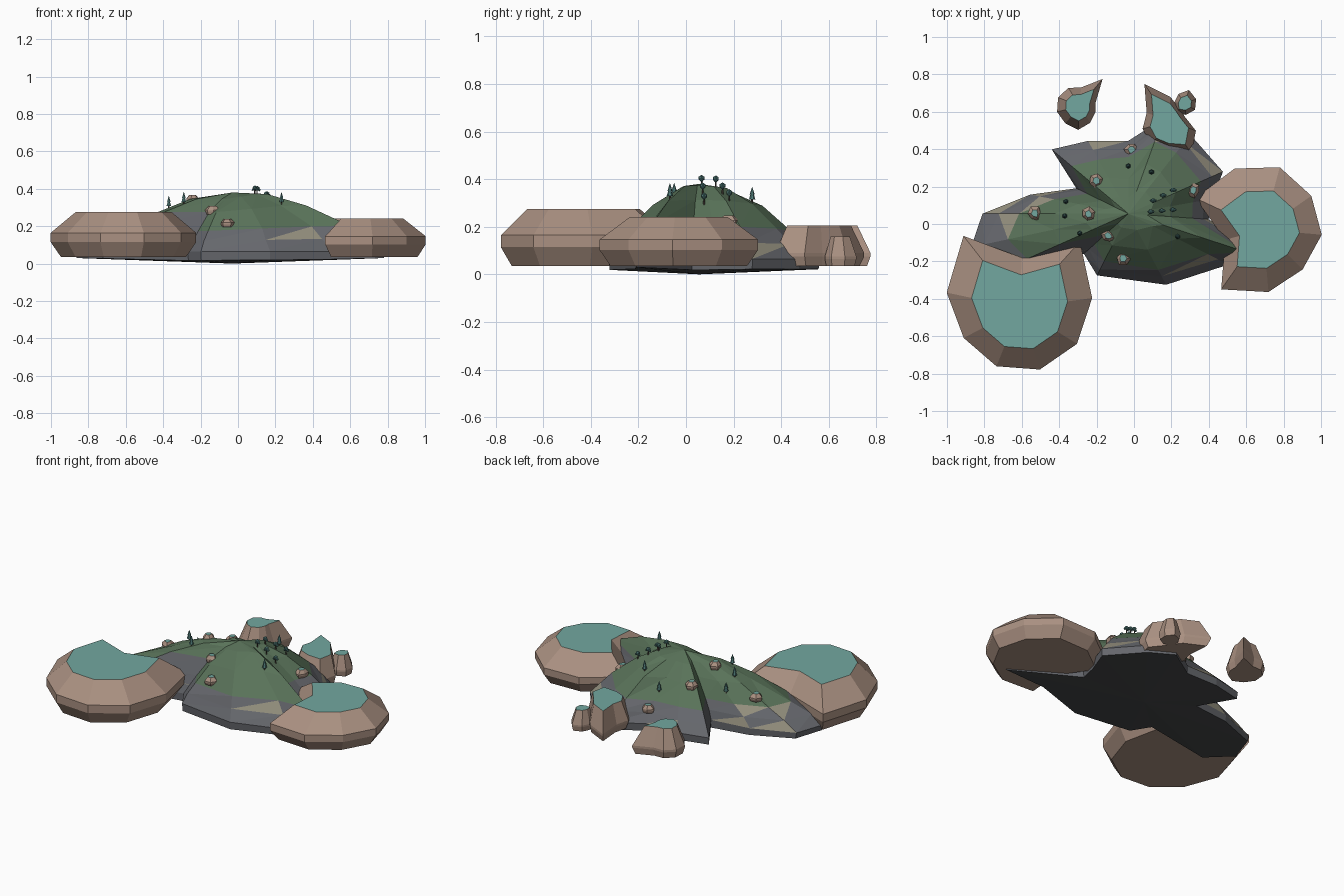
import bpy, bmesh, math, random
from mathutils import Vector, Matrix
from mathutils.bvhtree import BVHTree

if "Cube" in bpy.data.objects:
    bpy.data.objects.remove(bpy.data.objects["Cube"])

random.seed(4)


def material(name, *color):
    m = bpy.data.materials.new(name)
    m.diffuse_color = (*color, 1)
    m.use_nodes = True
    m.node_tree.nodes["Principled BSDF"].inputs["Base Color"].default_value = m.diffuse_color
    return m


GRASS = material("grass", .10, .17, .10)
SLATE = material("slate", .13, .135, .15)
SAND = material("sand", .30, .28, .21)
DARK = material("dark_underside", .06, .063, .066)
STONE = material("brown_stone", .40, .28, .22)
TEAL = material("teal_top", .17, .39, .35)
LEAF = material("tree_leaf", .08, .20, .19)
BARK = material("tree_bark", .09, .07, .06)


def finish(bm, name, mats):
    bmesh.ops.recalc_face_normals(bm, faces=bm.faces)
    mesh = bpy.data.meshes.new(name)
    bm.to_mesh(mesh)
    bm.free()
    for m in mats:
        mesh.materials.append(m)
    ob = bpy.data.objects.new(name, mesh)
    bpy.context.collection.objects.link(ob)


def polar(center, degrees, r):
    a = math.radians(degrees)
    return Vector(center) + r * Vector((math.cos(a), math.sin(a)))


# Hill: lobed shoreline (angle, radius) shrunk ring by ring towards the peak
peak = Vector((-.03, .055))
shore = [(-4, .43), (-18, .86), (-27, .6), (-62, .43), (-117, .37), (-138, .32),
         (-156, .765), (-168, .86), (-180, .78), (-191, .535), (-206, .31), (-220, .535),
         (-241, .445), (-270, .39), (-290, .54), (-308, .537), (-336, .553), (-350, .46)]
profile = [(.25, .345), (.5, .275), (.77, .175), (.9, .12), (1, .065)]

bm = bmesh.new()
top = bm.verts.new((*peak, .38))
rings = []
for t, z in profile:
    ring = []
    for a, r in shore:
        s = t + (random.uniform(-.03, .03) if t < 1 else 0)
        lift = .15 * max(0, math.cos(math.radians(a))) * t * (1 - t)
        ring.append(bm.verts.new((*polar(peak, a, r * s), z + lift)))
    rings.append(ring)
rings.append([bm.verts.new((*polar(peak, a, r * .99), .008 + .025 * r)) for a, r in shore])
bottom = bm.verts.new((*peak, 0))
n = len(shore)
for i in range(n):
    j = (i + 1) % n
    bm.faces.new((top, rings[0][j], rings[0][i]))
    bm.faces.new((bottom, rings[-1][i], rings[-1][j])).material_index = 3
    for k, (a, b) in enumerate(zip(rings, rings[1:])):
        for f in ((a[i], b[j], b[i]), (a[i], a[j], b[j])):
            face = bm.faces.new(f)
            face.normal_update()
            if k >= 2:
                face.material_index = 2 if k < 4 and random.random() < .12 else 1
            elif face.normal.z < .42:
                face.material_index = 1
bm.normal_update()
surface = BVHTree.FromBMesh(bm)
finish(bm, "hill", [GRASS, SLATE, SAND, DARK])


def ground(p):
    hit = surface.ray_cast(Vector((*p, 2)), Vector((0, 0, -1)))[0]
    return hit.z if hit else 0


# Stone: chamfered foot, upright waist and smaller flat teal cap, radii at equal angles
def add_stone(bm, center, start, radii, base, height, cap, waist=(.33, .54), foot=.86):
    step = 360 / len(radii)
    loops = []
    for scale, level in ((foot, 0), (1, waist[0]), (1, waist[1]), (cap, 1)):
        loops.append([bm.verts.new((*polar(center, start + i * step, r * scale),
                                    base + height * level)) for i, r in enumerate(radii)])
    bm.faces.new(loops[0][::-1])
    bm.faces.new(loops[-1]).material_index = 1
    for a, b in zip(loops, loops[1:]):
        for i in range(len(a)):
            j = (i + 1) % len(a)
            bm.faces.new((a[i], a[j], b[j], b[i]))


def big_stone(name, center, start, radii, height, cap, **shape):
    bm = bmesh.new()
    add_stone(bm, center, start, radii, .035, height, cap, **shape)
    finish(bm, name, [STONE, TEAL])


big_stone("left_stone", (-.61, -.45), 128,
          [.49, .40, .34, .335, .345, .36, .39, .48, .27], .24, .66)
big_stone("right_stone", (.69, -.03), 75,
          [.345, .36, .40, .21, .39, .335, .30, .315, .315], .205, .62)
low = {"waist": (.24, .32), "foot": .9}
big_stone("back_left_stone", (-.29, .63), 50,
          [.19, .10, .115, .125, .125, .12, .127, .105, .09, .088], .17, .62, **low)
big_stone("back_right_stone", (.19, .55), 124,
          [.24, .13, .15, .16, .165, .21, .15, .085, .085, .13], .17, .72, **low)
big_stone("small_back_stone", (.27, .645), 20,
          [.066, .075, .06, .055, .07, .062, .066], .125, .6, **low)

# Boulders on the slopes
bm = bmesh.new()
for i, (angle, r) in enumerate([(87, .345), (134, .245), (20, .37), (180, .5),
                                (181, .215), (228, .16), (263, .24)]):
    p = polar(peak, angle, r)
    radii = [random.uniform(.03, .045) for _ in range(6)]
    add_stone(bm, p, 20 * i, radii, ground(p) - .02, .045, .5)
finish(bm, "boulders", [STONE, TEAL])


# Trees
def add_cone(bm, p, z, h, r1, r2, mat):
    old = set(bm.faces)
    bmesh.ops.create_cone(bm, cap_ends=True, segments=6, radius1=r1, radius2=r2, depth=h,
                          matrix=Matrix.Translation((*p, z + h / 2)))
    for f in set(bm.faces) - old:
        f.material_index = mat


# Conifers spread over the back and left lobes
bm = bmesh.new()
for angle, r in [(90, .255), (61, .255), (169, .34), (182, .34), (202, .28), (335, .29)]:
    p = polar(peak, angle, r)
    z = ground(p) - .004
    add_cone(bm, p, z, .02, .004, .004, 1)
    add_cone(bm, p, z + .015, .032, .014, .004, 0)
    add_cone(bm, p, z + .036, .034, .011, 0, 0)
finish(bm, "conifers", [LEAF, BARK])

# Round trees in a grove right of the peak
bm = bmesh.new()
for i in range(6):
    p = polar(peak, 5 + 23 * (i % 2), .12 + .03 * i)
    z = ground(p) - .004
    add_cone(bm, p, z, .03, .004, .003, 1)
    for dx, dz, r in ((0, .038, .014), (.012, .030, .008), (-.010, .029, .007)):
        bmesh.ops.create_icosphere(bm, subdivisions=1, radius=r,
                                   matrix=Matrix.Translation((p.x + dx, p.y, z + dz)))
finish(bm, "round_trees", [LEAF, BARK])
